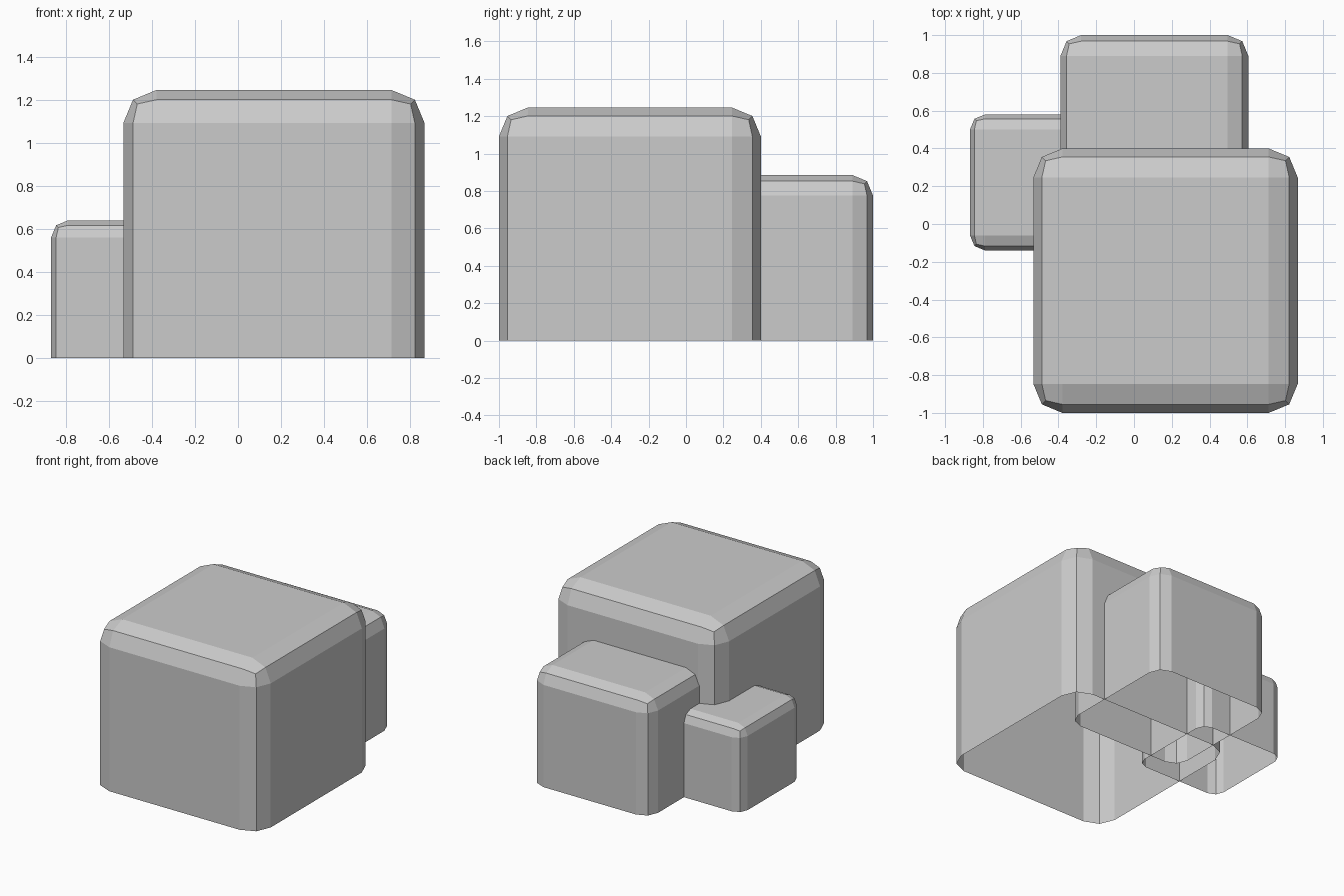
import bpy, bmesh
from mathutils import Matrix

if "Cube" in bpy.data.objects:
    bpy.data.objects.remove(bpy.data.objects["Cube"])


def rounded_block(name, cx, cy, size):
    """Bevelled cube whose lower bevel is cut away, leaving an open base at z = 0."""
    offset = size * 0.11
    bm = bmesh.new()
    bmesh.ops.create_cube(bm, size=size,
                          matrix=Matrix.Translation((0, 0, size / 2 - offset)))
    bmesh.ops.bevel(bm, geom=bm.edges[:], offset=offset, offset_type='OFFSET',
                    segments=2, profile=0.5, affect='EDGES', clamp_overlap=True)
    low = [v for v in bm.verts if v.co.z < -0.001]
    bmesh.ops.delete(bm, geom=low, context='VERTS')
    mesh = bpy.data.meshes.new(name)
    bm.to_mesh(mesh)
    bm.free()
    obj = bpy.data.objects.new(name, mesh)
    obj.location = (cx, cy, 0)
    bpy.context.collection.objects.link(obj)
    return obj


# Three overlapping blocks, from largest to smallest
rounded_block("large_block", 0.167, -0.30, 1.40)
rounded_block("medium_block", 0.108, 0.503, 0.994)
rounded_block("small_block", -0.508, 0.22, 0.72)
